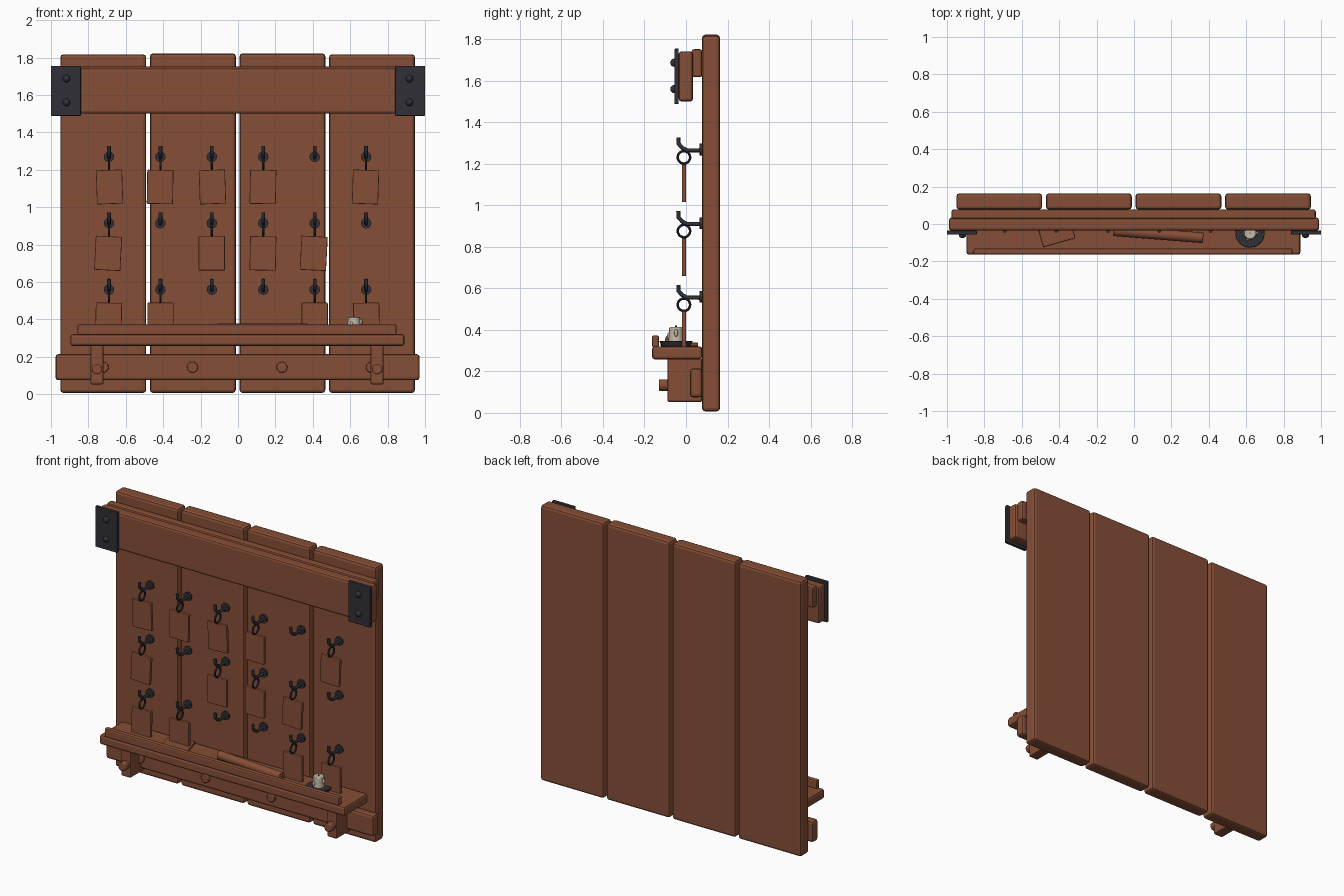
import bpy, math
from mathutils import Vector

if "Cube" in bpy.data.objects:
    bpy.data.objects.remove(bpy.data.objects["Cube"], do_unlink=True)


def material(name, rgb):
    m = bpy.data.materials.new(name)
    m.use_nodes = True
    m.diffuse_color = (*rgb, 1)
    m.node_tree.nodes["Principled BSDF"].inputs["Base Color"].default_value = (*rgb, 1)
    return m


wood = material("brown wood", (0.235, 0.077, 0.037))
iron = material("dark iron", (0.03, 0.03, 0.038))
wax = material("ivory wax", (0.56, 0.50, 0.38))


def finish(obj, name, mat, bevel=0, smooth=False):
    obj.name = name
    obj.data.materials.append(mat)
    if bevel:
        mod = obj.modifiers.new("soft_edges", "BEVEL")
        mod.width, mod.segments = bevel, 2
    if smooth:
        bpy.ops.object.shade_smooth_by_angle(angle=math.radians(40))
    return obj


# Box given by its extents along each axis
def box(name, x, y, z, mat=wood, bevel=0.012):
    bpy.ops.mesh.primitive_cube_add(size=1)
    o = bpy.context.object
    for v in o.data.vertices:
        v.co = [(r[0] + r[1]) / 2 + c * (r[1] - r[0]) for r, c in zip((x, y, z), v.co)]
    return finish(o, name, mat, bevel)


# Cylinder between two points
def rod(name, a, b, radius, mat=wood, sides=16, bevel=0, tip=None):
    a, b = Vector(a), Vector(b)
    bpy.ops.mesh.primitive_cone_add(vertices=sides, radius1=radius,
                                    radius2=radius if tip is None else tip,
                                    depth=(b - a).length, location=(a + b) / 2)
    o = bpy.context.object
    o.rotation_euler = (b - a).to_track_quat("Z", "Y").to_euler()
    return finish(o, name, mat, bevel, True)


# Rounded bolt or peg head facing the front
def dome(name, x, y, z, radius, depth, mat):
    bpy.ops.mesh.primitive_uv_sphere_add(segments=12, ring_count=8, radius=radius, location=(x, y, z))
    o = bpy.context.object
    o.scale.y = depth / radius
    return finish(o, name, mat, 0, True)


# Backing boards
for i in range(4):
    left = -0.95 + i * 0.479
    top = 1.822 if i in (1, 2) else 1.817
    box("back_board", (left, left + 0.459), (0.077, 0.164), (0.007, top), bevel=0.016)

# Header beams with iron corner plates
box("header_back_beam", (-0.976, 0.972), (0.026, 0.078), (1.617, 1.752))
box("header_front_beam", (-0.99, 0.99), (-0.035, 0.034), (1.5, 1.742), bevel=0.014)
for s in (-1, 1):
    box("corner_plate", sorted((s * 0.84, s)), (-0.056, -0.035), (1.488, 1.755), iron, 0.004)
    for z in (1.56, 1.687):
        dome("plate_bolt", s * 0.917, -0.056, z, 0.02, 0.02, iron)

# Lower rail and its pegs
box("lower_rail", (-0.976, 0.971), (0.019, 0.078), (0.075, 0.214), bevel=0.015)
for i in range(4):
    x = -0.721 + i * 0.478
    rod("rail_peg", (x, 0.03, 0.144), (x, 0.0, 0.144), 0.029, bevel=0.005)

# Shelf, lip and supports
box("shelf", (-0.896, 0.89), (-0.164, 0.078), (0.258, 0.321), bevel=0.014)
box("shelf_lip", (-0.858, 0.848), (-0.164, -0.13), (0.315, 0.374), bevel=0.01)
for x in (-0.754, 0.744):
    box("shelf_support", (x - 0.035, x + 0.035), (-0.09, 0.078), (0.052, 0.265), bevel=0.01)
    rod("support_peg", (x, -0.085, 0.134), (x, -0.131, 0.134), 0.028, bevel=0.006)


# Bent iron hook
def hook(x, z):
    rod("hook_base", (x, 0.08, z), (x, 0.064, z), 0.028, iron, 12)
    curve = bpy.data.curves.new("hook", "CURVE")
    curve.dimensions = "3D"
    curve.bevel_depth, curve.bevel_resolution = 0.01, 2
    curve.use_fill_caps = True
    path = [(0.077, -0.004), (0.005, -0.004), (-0.018, 0.008), (-0.036, 0.028), (-0.037, 0.058)]
    line = curve.splines.new("POLY")
    line.points.add(len(path) - 1)
    for p, (y, up) in zip(line.points, path):
        p.co = (x, y, z + up, 1)
    o = bpy.data.objects.new("hook", curve)
    bpy.context.collection.objects.link(o)
    curve.materials.append(iron)


# Hanging tag with its ring
def tag(x, z, degrees):
    bpy.ops.mesh.primitive_torus_add(location=(x, -0.01, z - 0.038), rotation=(0, math.pi / 2, 0),
                                     major_radius=0.03, minor_radius=0.006,
                                     major_segments=20, minor_segments=8)
    finish(bpy.context.object, "tag_ring", iron, 0, True)
    o = box("hanging_tag", (-0.07, 0.07), (-0.01, 0.01), (-0.182, 0), bevel=0.004)
    o.location = (x, -0.01, z - 0.07)
    o.rotation_euler.y = math.radians(degrees)


# Tag tilt per hook, None where a hook is empty
tilts = [[-2, 1, -2, 1, None, 2],
         [3, None, 0, 1, 3, None],
         [1, 0, None, None, 0, -1]]
for r, row in enumerate(tilts):
    for c, tilt in enumerate(row):
        x, z = -0.69 + c * 0.275, 1.269 - r * 0.355
        hook(x, z)
        if tilt is not None:
            tag(x, z, tilt)

# Loose tag and rolled scroll on the shelf
loose = box("loose_tag", (-0.089, 0.089), (-0.07, 0.07), (0, 0.018), bevel=0.004)
loose.location = (-0.418, -0.032, 0.32)
loose.rotation_euler.z = math.radians(15.7)
rod("scroll", (-0.11, -0.036, 0.35), (0.37, -0.074, 0.35), 0.028, bevel=0.004)

# Candle on an iron dish
cx, cy = 0.62, -0.048
rod("candle_dish", (cx, cy, 0.32), (cx, cy, 0.346), 0.068, iron, 16, 0.003, 0.08)
rod("candle", (cx, cy, 0.34), (cx, cy, 0.413), 0.036, wax, 14, 0.004, 0.033)
rod("candle_wick", (cx, cy, 0.41), (cx, cy, 0.42), 0.004, iron, 6)
for angle, height in ((0, 0.385), (130, 0.375), (250, 0.37)):
    a = math.radians(angle)
    drip = dome("wax_drip", cx + 0.036 * math.cos(a), cy + 0.036 * math.sin(a), height, 0.009, 0.009, wax)
    drip.scale.z = 2
